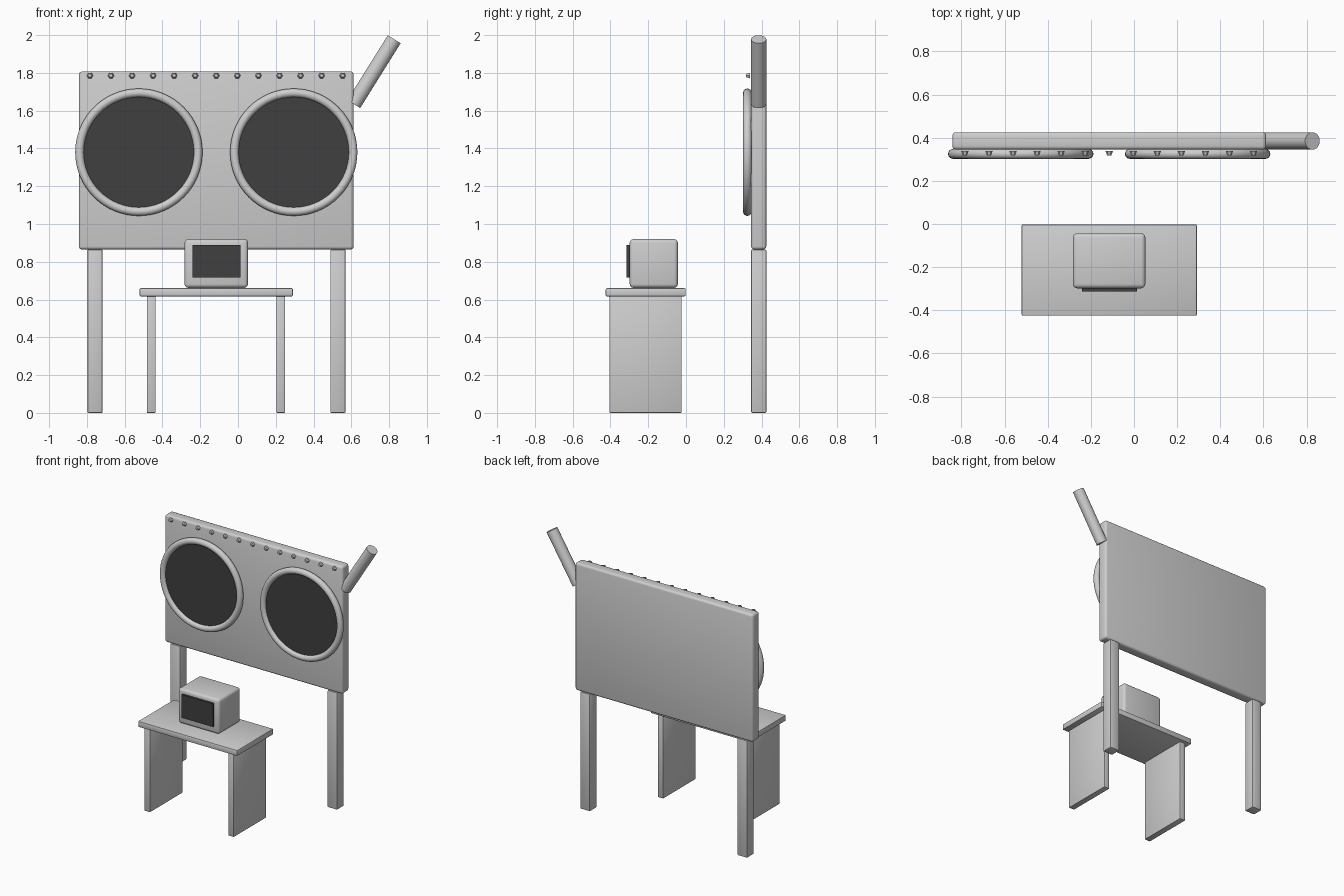
import bpy, math
from mathutils import Vector

if "Cube" in bpy.data.objects:
    bpy.data.objects.remove(bpy.data.objects["Cube"])


def material(name, v):
    m = bpy.data.materials.new(name)
    m.diffuse_color = (v, v, v, 1)
    m.use_nodes = True
    m.node_tree.nodes["Principled BSDF"].inputs["Base Color"].default_value = m.diffuse_color
    return m


LIGHT = material("light grey", 0.62)
DARK = material("dark grey", 0.05)


def finish(name, mat, angle=None):
    ob = bpy.context.object
    ob.name = name
    ob.data.materials.append(mat)
    if angle:
        bpy.ops.object.shade_smooth_by_angle(angle=math.radians(angle))
    return ob


def box(name, x, y, z, bevel=0.0, segments=3, mat=LIGHT):
    """Box from (min, max) ranges with optionally rounded edges."""
    bpy.ops.mesh.primitive_cube_add(
        size=1, location=[(a + b) / 2 for a, b in (x, y, z)])
    ob = bpy.context.object
    ob.scale = [b - a for a, b in (x, y, z)]
    bpy.ops.object.transform_apply(location=False, rotation=False, scale=True)
    if bevel:
        mod = ob.modifiers.new("rounded edges", 'BEVEL')
        mod.width = bevel
        mod.segments = segments
        bpy.ops.object.modifier_apply(modifier=mod.name)
    return finish(name, mat, 35 if bevel else None)


# Sign board on two posts
DEPTH = (0.345, 0.425)
box("sign_board", (-0.842, 0.612), DEPTH, (0.865, 1.807), 0.016)
for side, x in (("left", (-0.797, -0.717)), ("right", (0.489, 0.569))):
    box(side + "_post", x, DEPTH, (0, 0.865), 0.006, 2)

# Two round dark panels with rounded rims
for side, x in (("left", -0.525), ("right", 0.295)):
    bpy.ops.mesh.primitive_torus_add(
        major_segments=64, minor_segments=16, major_radius=0.314,
        minor_radius=0.023, location=(x, 0.325, 1.38),
        rotation=(math.pi / 2, 0, 0))
    finish(side + "_rim", LIGHT, 60)
    bpy.ops.mesh.primitive_cylinder_add(
        vertices=64, radius=0.305, depth=0.025, location=(x, 0.3335, 1.38),
        rotation=(math.pi / 2, 0, 0))
    finish(side + "_round_panel", DARK, 35)

# Row of small six-sided bulbs, narrower at the front
for i in range(13):
    bpy.ops.mesh.primitive_cone_add(
        vertices=6, radius1=0.017, radius2=0.010, depth=0.019,
        location=(-0.784 + i * 0.1115, 0.328, 1.786),
        rotation=(math.pi / 2, math.pi / 6, 0))
    ob = finish("bulb_%02d" % (i + 1), LIGHT)
    # turn so that corners point left and right
    ob.rotation_euler = (math.pi / 2, math.pi / 2, 0)

# Slanted tube at the upper right corner
low, high = Vector((0.613, 0.385, 1.635)), Vector((0.827, 0.385, 1.978))
axis = high - low
bpy.ops.mesh.primitive_cylinder_add(
    vertices=32, radius=0.04, depth=axis.length, location=(low + high) / 2,
    rotation=axis.to_track_quat('Z', 'Y').to_euler())
finish("slanted_tube", LIGHT, 35)

# Table with two slab legs
box("table_top", (-0.521, 0.291), (-0.425, -0.002), (0.617, 0.66), 0.006, 2)
for side, x in (("left", (-0.483, -0.436)), ("right", (0.203, 0.249))):
    box(side + "_table_leg", x, (-0.405, -0.023), (0, 0.617), 0.004, 2)

# Small monitor with a raised dark screen
box("monitor_case", (-0.283, 0.053), (-0.298, -0.043), (0.662, 0.92), 0.02)
box("monitor_screen", (-0.242, 0.014), (-0.314, -0.28), (0.717, 0.888), mat=DARK)
